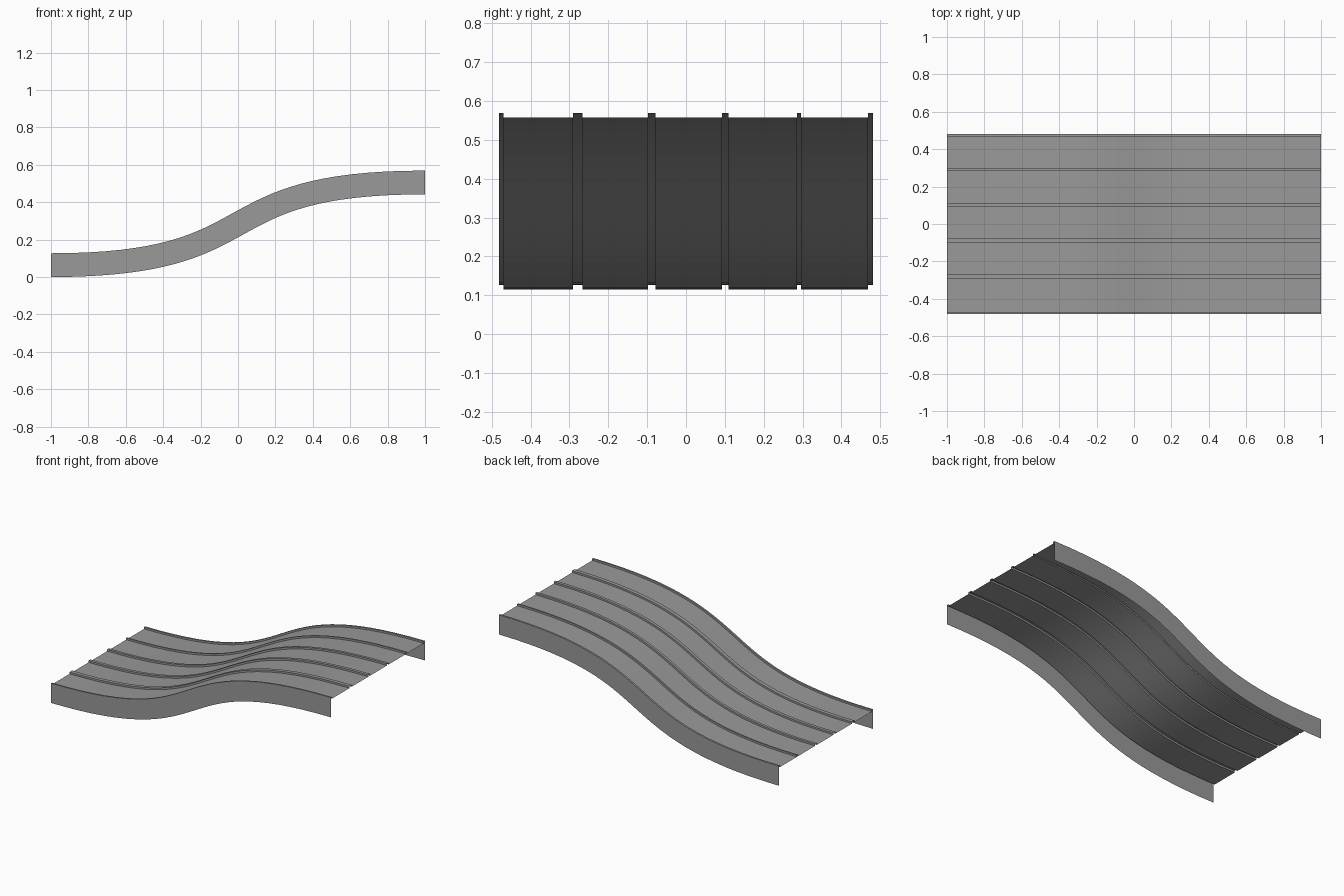
import bpy
import math
from mathutils import Vector

if "Cube" in bpy.data.objects:
    bpy.data.objects.remove(bpy.data.objects["Cube"], do_unlink=True)

HALF = 0.0635        # half the skirt height
RISE = 0.442         # climb from the low end to the high end
HANDLE = 1.2         # length of the bend handles
STEPS = 32
EDGE = 0.481         # half the width
DECK = HALF - 0.0115 # deck sits just under the ridge tops

metal = bpy.data.materials.new("grey metal")
metal.use_nodes = True
grey = (0.32, 0.32, 0.32, 1)
metal.diffuse_color = grey
metal.node_tree.nodes["Principled BSDF"].inputs["Base Color"].default_value = grey


def bend(t):
    """Centre line point and upward normal of the S-shaped path."""
    p = [Vector((-1, HALF)), Vector((HANDLE - 1, HALF)),
         Vector((1 - HANDLE, HALF + RISE)), Vector((1, HALF + RISE))]
    u = 1 - t
    point = u**3 * p[0] + 3 * u * u * t * p[1] + 3 * u * t * t * p[2] + t**3 * p[3]
    tangent = u * u * (p[1] - p[0]) + 2 * u * t * (p[2] - p[1]) + t * t * (p[3] - p[2])
    tangent.normalize()
    return point, Vector((-tangent.y, tangent.x))


def sweep(name, profile):
    """Carry a (y, height) profile along the path as an open sheet."""
    verts, faces, n = [], [], len(profile)
    for i in range(STEPS + 1):
        point, normal = bend(i / STEPS)
        for y, h in profile:
            spot = point + normal * h
            verts.append((spot.x, y, spot.y))
    for i in range(STEPS):
        for j in range(n - 1):
            a = i * n + j
            faces.append((a, a + n, a + n + 1, a + 1))
    mesh = bpy.data.meshes.new(name)
    mesh.from_pydata(verts, [], faces)
    mesh.materials.append(metal)
    mesh.shade_smooth()
    mesh.set_sharp_from_angle(angle=math.radians(30))
    obj = bpy.data.objects.new(name, mesh)
    bpy.context.collection.objects.link(obj)
    return obj


# Ribbed deck: flat panels between raised ridges
ridges = [(-EDGE, -0.470), (-0.291, -0.266), (-0.098, -0.078),
          (0.093, 0.110), (0.286, 0.296), (0.469, EDGE)]
deck = []
for start, end in ridges:
    deck += [(start, DECK), (start, HALF), (end, HALF), (end, DECK)]
sweep("ribbed_deck", deck[1:-1])

# Thin side skirts
sweep("front_skirt", [(-EDGE, -HALF), (-EDGE, HALF)])
sweep("back_skirt", [(EDGE, HALF), (EDGE, -HALF)])
